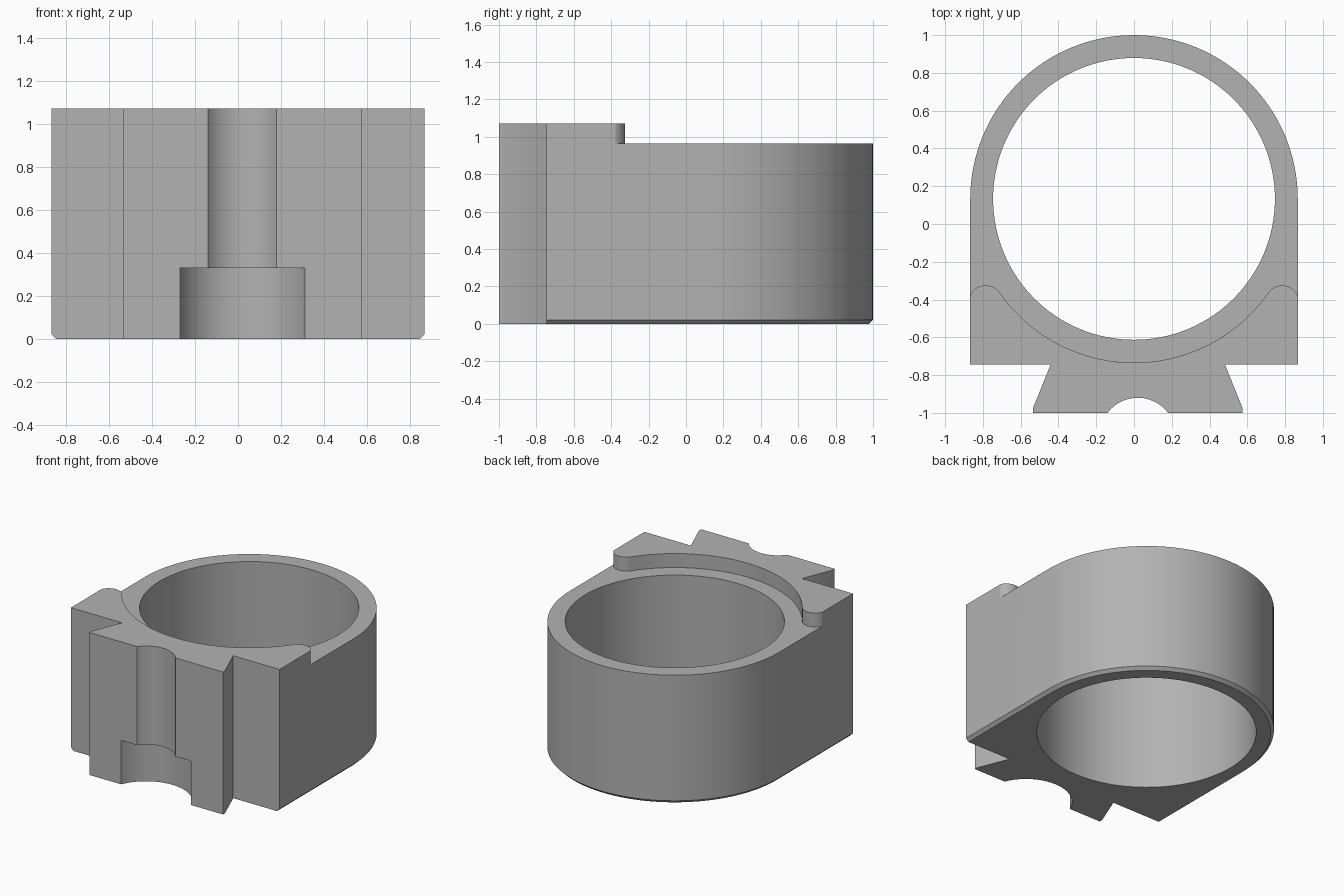
import bpy, bmesh, math
from mathutils import Vector

if "Cube" in bpy.data.objects:
    bpy.data.objects.remove(bpy.data.objects["Cube"], do_unlink=True)

HEIGHT, STEP_Z, CHAMFER = 1.07, 0.965, 0.022
R_OUT, R_BORE, RING_Y = 0.867, 0.746, 0.133
FRONT_Y, RAIL_X = -0.745, 0.02

grey = bpy.data.materials.new("plain grey")
grey.use_nodes = True
grey.diffuse_color = (0.45, 0.45, 0.45, 1)
grey.node_tree.nodes["Principled BSDF"].inputs["Base Color"].default_value = grey.diffuse_color


def arc(cx, cy, r, start, end, steps):
    """Points along an arc, angles in radians."""
    return [(cx + r * math.cos(a), cy + r * math.sin(a))
            for a in (start + (end - start) * i / steps for i in range(steps + 1))]


def loft(name, layers):
    """Solid through stacked outlines, given as (z, points) from low to high."""
    bm = bmesh.new()
    rings = [[bm.verts.new((x, y, z)) for x, y in pts] for z, pts in layers]
    n = len(rings[0])
    for low, high in zip(rings, rings[1:]):
        for i in range(n):
            j = (i + 1) % n
            if (low[i].co - low[j].co).length > 1e-6:
                bm.faces.new((low[i], low[j], high[j], high[i]))
    bm.faces.new(rings[0][::-1])
    bm.faces.new(rings[-1])
    bmesh.ops.recalc_face_normals(bm, faces=bm.faces)
    mesh = bpy.data.meshes.new(name)
    bm.to_mesh(mesh)
    bm.free()
    mesh.materials.append(grey)
    obj = bpy.data.objects.new(name, mesh)
    bpy.context.collection.objects.link(obj)
    return obj


def prism(name, pts, z0, z1):
    return loft(name, [(z0, pts), (z1, pts)])


def cylinder(name, x, y, r, z0, z1, sides=128):
    return prism(name, arc(x, y, r, 0, math.tau, sides)[:-1], z0, z1)


# Outline: round back, straight sides, dovetail rail at the front
def outline(inset):
    w = R_OUT - inset
    rail = [(-0.462, FRONT_Y), (-0.555, -0.975), (-0.555, -1)]
    rail += [(-x, y) for x, y in reversed(rail)]
    return (arc(0, RING_Y, w, 0, math.pi, 64) + [(-w, FRONT_Y)]
            + [(x + RAIL_X, y) for x, y in rail] + [(w, FRONT_Y)])


# Clamp body with the chamfered lower edge
body = loft("clamp_body", [(0, outline(CHAMFER)), (CHAMFER, outline(0)), (HEIGHT, outline(0))])

# Recess behind the raised front lip, with rounded lip tips
tip, tip_r = Vector((0.785, -0.415)), 0.09
to_ring = Vector((0, RING_Y)) - tip
toward = math.atan2(to_ring.y, to_ring.x)
side_angle = math.acos((R_OUT - tip.x) / tip_r)
right_tip = arc(tip.x, tip.y, tip_r, side_angle, toward, 16)
left_tip = [(-x, y) for x, y in reversed(right_tip)]
sweep = arc(0, RING_Y, R_OUT, toward - math.pi, -toward, 64)[1:-1]
edge_y = right_tip[0][1]
recess = ([(1.2, edge_y)] + right_tip + sweep + left_tip
          + [(-1.2, edge_y), (-1.2, 1.2), (1.2, 1.2)])

cutters = [
    prism("recess_cutter", recess, STEP_Z, 1.3),
    cylinder("bore_cutter", 0, RING_Y, R_BORE, -0.1, 1.4),
    cylinder("screw_groove_cutter", RAIL_X, -1.12, 0.2, -0.1, 1.4),
    cylinder("screw_head_cutter", RAIL_X, -1.12, 0.314, -0.1, 0.33),
]
bpy.context.view_layer.objects.active = body
for cutter in cutters:
    cutter.hide_render = True
    cut = body.modifiers.new(cutter.name, 'BOOLEAN')
    cut.operation, cut.solver, cut.object = 'DIFFERENCE', 'EXACT', cutter
    bpy.ops.object.modifier_apply(modifier=cut.name)
    bpy.data.objects.remove(cutter, do_unlink=True)

# Smooth curved walls, keep corners crisp
bpy.ops.object.select_all(action='DESELECT')
body.select_set(True)
bpy.ops.object.shade_smooth_by_angle(angle=math.radians(25))
